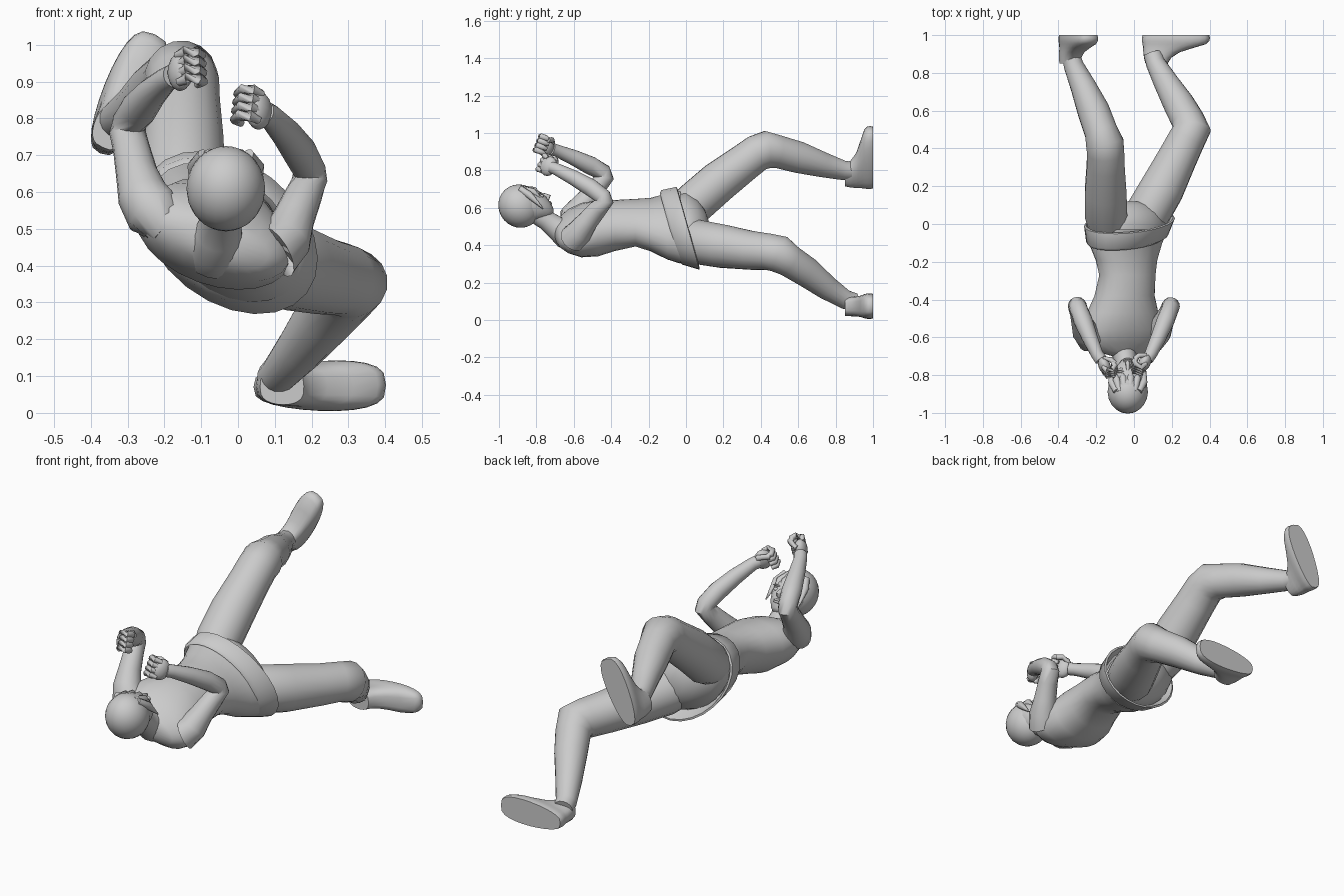
import bpy, bmesh
from math import sin, cos, pi, radians
from mathutils import Vector, Matrix

V = Vector
N = 16


def finish(name, bm, angle=50):
    bmesh.ops.recalc_face_normals(bm, faces=bm.faces)
    me = bpy.data.meshes.new(name)
    bm.to_mesh(me)
    bm.free()
    ob = bpy.data.objects.new(name, me)
    bpy.context.collection.objects.link(ob)
    bpy.ops.object.select_all(action='DESELECT')
    ob.select_set(True)
    bpy.context.view_layer.objects.active = ob
    bpy.ops.object.shade_smooth_by_angle(angle=radians(angle))
    return ob


def add_loft(bm, rings, cap=True):
    vs = [[bm.verts.new(p) for p in r] for r in rings]
    n = len(vs[0])
    for a, b in zip(vs, vs[1:]):
        for i in range(n):
            bm.faces.new((a[i], a[(i + 1) % n], b[(i + 1) % n], b[i]))
    if cap:
        bm.faces.new(vs[0])
        bm.faces.new(vs[-1])


def limb_rings(pts, n=N):
    """Round rings of given radius (x, y, z, r) following a path."""
    P = [V(p[:3]) for p in pts]
    rings = []
    for i, p in enumerate(P):
        d0 = (p - P[max(i - 1, 0)]).normalized()
        d1 = (P[min(i + 1, len(P) - 1)] - p).normalized()
        t = (d0 + d1).normalized()
        ref = V((1, 0, 0.2))
        u = (ref - t * ref.dot(t)).normalized()
        w = t.cross(u)
        r = pts[i][3]
        rings.append([p + u * r * cos(2 * pi * k / n) + w * r * sin(2 * pi * k / n)
                      for k in range(n)])
    return rings


def limb(name, pts):
    bm = bmesh.new()
    add_loft(bm, limb_rings(pts))
    return finish(name, bm)


def oval(y, cx, cz, a, b, roll, tilt=0.0):
    r = radians(roll)
    out = []
    for k in range(24):
        c, s = a * cos(2 * pi * k / 24), b * sin(2 * pi * k / 24)
        x, z = c * cos(r) - s * sin(r), c * sin(r) + s * cos(r)
        out.append(V((cx + x, y + tilt * z, cz + z)))
    return out


def add_ball(bm, centre, axes, radii, seg=18):
    m = Matrix([axes[i] * radii[i] for i in range(3)]).transposed().to_4x4()
    bmesh.ops.create_uvsphere(bm, u_segments=seg, v_segments=seg // 2 + 2, radius=1,
                              matrix=Matrix.Translation(centre) @ m)


# torso: rolled, twisting ovals from neck to waist to hips
bm = bmesh.new()
add_loft(bm, [oval(*s) for s in [
    (-.70, -.055, .475, .06, .045, -20), (-.675, -.06, .47, .15, .068, -20),
    (-.63, -.065, .475, .212, .10, -20), (-.56, -.065, .48, .222, .132, -20),
    (-.47, -.06, .49, .195, .142, -21), (-.38, -.05, .505, .165, .13, -24),
    (-.27, -.035, .52, .16, .115, -30), (-.19, -.04, .51, .18, .122, -34),
    (-.10, -.045, .50, .22, .145, -38), (-.03, -.035, .495, .24, .16, -38)]])
finish("torso", bm)

# jacket hem: flared open band around the hips
bm = bmesh.new()
add_loft(bm, [oval(*s) for s in [
    (-.09, -.043, .498, .222, .15, -38, -.28), (-.075, -.036, .495, .243, .168, -38, -.28),
    (.01, -.024, .49, .268, .188, -38, -.28), (.014, -.024, .49, .258, .178, -38, -.28),
    (-.05, -.038, .496, .22, .148, -38, -.28)]], cap=False)
finish("jacket_hem", bm)

# pelvis
bm = bmesh.new()
add_loft(bm, [oval(*s) for s in [
    (-.08, -.04, .50, .21, .138, -38), (.0, -.035, .495, .235, .155, -38),
    (.06, -.03, .49, .20, .13, -38), (.10, -.02, .49, .12, .085, -38),
    (.12, -.02, .49, .05, .04, -38)]])
finish("pelvis", bm)

# trouser legs
limb("right_leg", [
    (-.14, -.02, .58, .10), (-.148, .05, .63, .114), (-.15, .17, .735, .112),
    (-.15, .31, .84, .102), (-.15, .38, .892, .10), (-.155, .43, .91, .102),
    (-.175, .49, .90, .089), (-.215, .60, .87, .086), (-.27, .73, .83, .068),
    (-.32, .84, .80, .053), (-.335, .90, .795, .05)])
limb("left_leg", [
    (.03, -.02, .43, .10), (.075, .06, .417, .12), (.15, .19, .395, .118),
    (.23, .35, .372, .105), (.28, .45, .363, .099), (.305, .50, .352, .102),
    (.285, .55, .318, .088), (.235, .64, .26, .082), (.17, .75, .175, .066),
    (.115, .85, .11, .052), (.10, .90, .095, .05)])


# shoes: sole outline in the wall plane, stacked back towards the ankle
def shoe(name, heel, toe):
    h, t = V((heel[0], 0, heel[1])), V((toe[0], 0, toe[1]))
    d = t - h
    L = d.length
    d.normalize()
    s = d.cross(V((0, 1, 0)))

    def ring(y, start, length, w):
        out = []
        for k in range(24):
            a = 2 * pi * k / 24
            f = (1 - cos(a)) / 2
            p = h + d * L * (start + f * length)
            width = w * (.86 + .30 * f * length)
            side = (abs(sin(a)) ** .62) * (1 if sin(a) > 0 else -1)
            out.append(p + s * width * side + V((0, y, 0)))
        return out
    bm = bmesh.new()
    add_loft(bm, [ring(*q) for q in [
        (1.0, .01, .98, .064), (.985, 0, 1, .067), (.968, .0, .99, .066),
        (.952, .01, .93, .063), (.932, .015, .74, .058), (.91, .02, .54, .056),
        (.88, .03, .40, .056), (.85, .05, .33, .054)]])
    finish(name, bm, 40)


shoe("right_shoe", (-.375, .705), (-.225, 1.028))
shoe("left_shoe", (.042, .07), (.402, .076))

# arms, bent with fists raised
limb("right_arm", [
    (-.16, -.585, .50, .03), (-.20, -.605, .525, .07), (-.235, -.60, .55, .078),
    (-.258, -.57, .59, .07), (-.275, -.525, .65, .057), (-.29, -.47, .72, .05),
    (-.30, -.435, .762, .05), (-.295, -.445, .79, .047), (-.27, -.51, .825, .05),
    (-.235, -.60, .868, .042), (-.195, -.69, .905, .033), (-.175, -.72, .915, .033)])
limb("left_arm", [
    (.03, -.585, .44, .03), (.075, -.605, .43, .07), (.105, -.60, .437, .076),
    (.13, -.57, .47, .07), (.152, -.525, .53, .057), (.18, -.47, .595, .05),
    (.195, -.435, .635, .048), (.193, -.445, .66, .045), (.168, -.51, .708, .047),
    (.13, -.60, .76, .041), (.088, -.69, .805, .033), (.07, -.715, .815, .033)])


# fists: palm, four curled fingers and a thumb
def fist(name, centre, fore, inner):
    c = V(centre)
    d = V(fore).normalized()
    k = V((0, .25, 1))
    k = (k - d * k.dot(d)).normalized()
    n = d.cross(k)
    if n.dot(V(inner)) < 0:
        n = -n
    bm = bmesh.new()
    add_ball(bm, c - d * .01 - n * .01, (d, n, k), (.048, .032, .054), 12)
    curl = ((.005, -.025), (.036, -.015), (.044, .014), (.028, .036), (.0, .032))
    for i in range(4):
        o = c + k * (.039 - i * .026)
        pts = [(*(o + d * p + n * q), (.011, .016, .0165, .015, .01)[j])
               for j, (p, q) in enumerate(curl)]
        add_loft(bm, limb_rings(pts, 8))
    th = [(-.035, .0, .035), (-.012, .03, .044), (.015, .042, .034)]
    add_loft(bm, limb_rings([(*(c + d * p + n * q + k * r), .014) for p, q, r in th], 8))
    finish(name, bm, 70)


fist("right_fist", (-.143, -.755, .93), (.045, -.09, .04), (1, .6, -.3))
fist("left_fist", (.042, -.738, .825), (-.06, -.09, .05), (-1, .6, -.3))

# neck, widening into the shoulders
limb("neck", [(-.06, -.60, .45, .09), (-.057, -.65, .465, .082), (-.052, -.69, .49, .064),
              (-.042, -.75, .535, .054), (-.035, -.82, .58, .054)])

# head, chin tucked towards the chest
R, F = V((1, 0, 0)), V((0, .75, .66)).normalized()
U = R.cross(F)
HC = V((-.033, -.877, .608))


def head_pt(r, f, u):
    return HC + R * r + F * f + U * u


bm = bmesh.new()
face_sections = [(-.135, .078, .026, .026), (-.12, .066, .045, .052), (-.085, .048, .07, .08),
                 (-.04, .032, .088, .098), (.01, .015, .095, .105), (.06, .0, .085, .095),
                 (.095, -.01, .05, .06)]
add_loft(bm, [[head_pt(a * cos(2 * pi * k / 20), f + b * sin(2 * pi * k / 20), u)
               for k in range(20)] for u, f, a, b in face_sections])
finish("face", bm)

# hair: cap, fringe locks and side locks
bm = bmesh.new()
add_ball(bm, head_pt(0, -.008, .008), (R, F, U), (.107, .113, .118), 24)
for x, drop in ((-.085, -.085), (-.06, -.035), (-.025, -.012), (.015, -.02), (.05, -.03), (.085, -.085)):
    out = (1 - (x / .112) ** 2) ** .5
    tip = head_pt(x * 1.1, .117 * out, drop)
    mid = head_pt(x, .106 * out, .02)
    root = head_pt(x * .7, .055, .075)
    add_loft(bm, limb_rings([(*root, .018), (*mid, .02), (*tip, .003)], 8))
finish("hair", bm, 70)

# face details: nose, lips, eyes and brows
bm = bmesh.new()
add_loft(bm, limb_rings([(*head_pt(0, .118, -.015), .007), (*head_pt(0, .132, -.037), .01),
                         (*head_pt(0, .142, -.054), .013), (*head_pt(0, .125, -.063), .01)], 8))
finish("nose", bm, 70)
bm = bmesh.new()
for u in (-.082, -.092):
    add_ball(bm, head_pt(0, .125, u), (R, F, U), (.024, .008, .006), 10)
finish("lips", bm)
for side, sg in (("right", -1), ("left", 1)):
    for part, pos, rad in (("eye", (.037, .117, -.03), (.017, .008, .009)),
                           ("brow", (.04, .117, -.011), (.024, .008, .005))):
        bm = bmesh.new()
        add_ball(bm, head_pt(sg * pos[0], pos[1], pos[2]), (R, F, U), rad, 10)
        finish(side + "_" + part, bm)
